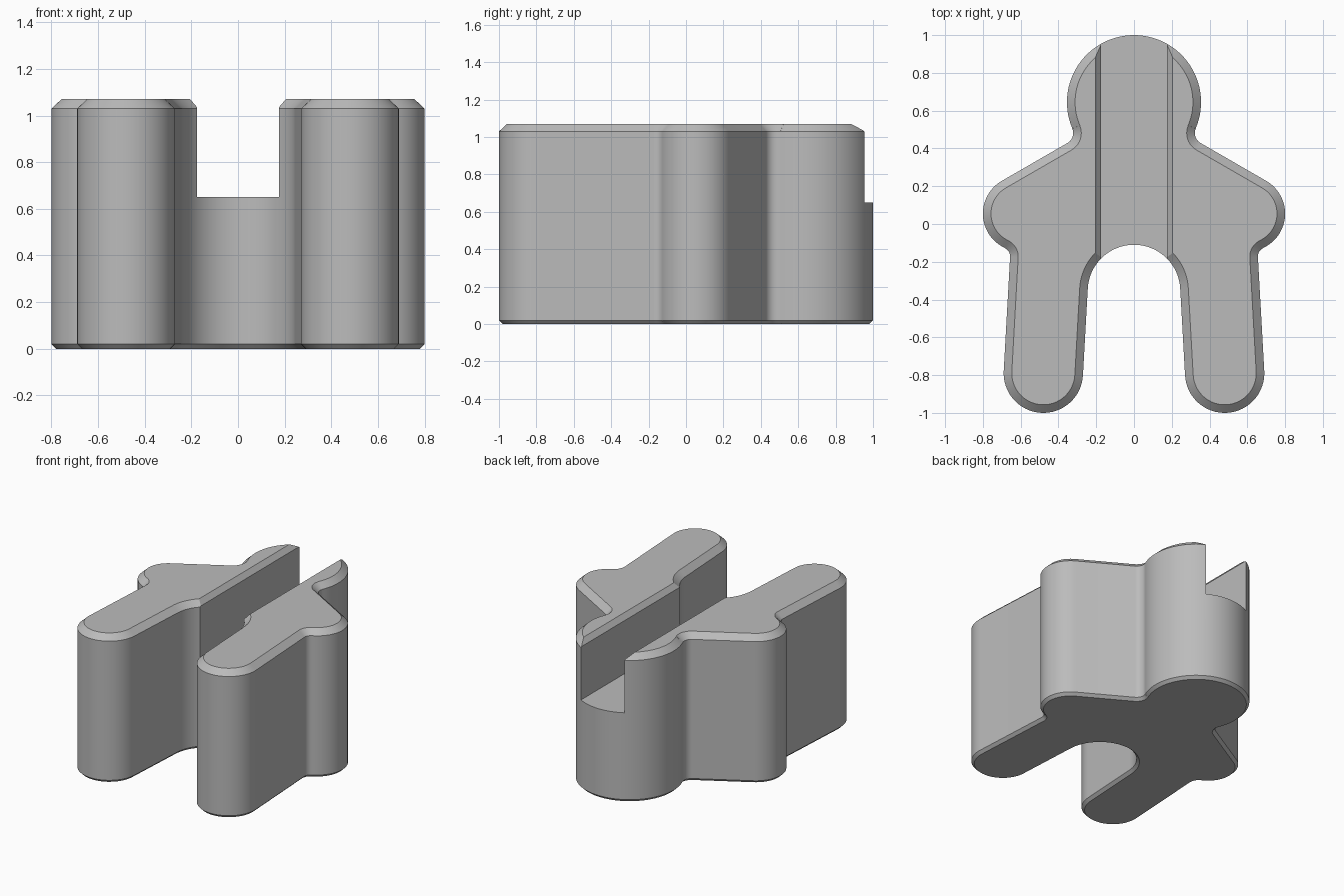
import bpy, bmesh
from math import cos, sin, radians

if "Cube" in bpy.data.objects:
    bpy.data.objects.remove(bpy.data.objects["Cube"])

HEIGHT = 1.07
grey = bpy.data.materials.new("plain grey")
grey.diffuse_color = (0.5, 0.5, 0.5, 1)
grey.use_nodes = True
grey.node_tree.nodes["Principled BSDF"].inputs["Base Color"].default_value = grey.diffuse_color


def arc(cx, cy, r, a0, a1, n):
    return [(cx + r * cos(radians(a0 + (a1 - a0) * i / n)),
             cy + r * sin(radians(a0 + (a1 - a0) * i / n))) for i in range(n + 1)]


def outline(d):
    """Figure outline moved inward by d: convex arcs shrink, hollow arcs grow."""
    half = arc(0, 0.645, 0.355 - d, 90, -23.2, 28)              # head
    half += arc(0.382, 0.481, 0.06 + d, 156.8, 240, 12)         # neck hollow
    half += arc(0.60, 0.055, 0.20 - d, 60, -65, 24)             # arm
    half += arc(0.706, -0.172, 0.05 + d, 115, 183.2, 10)        # armpit hollow
    half += arc(0.48, -0.79, 0.21 - d, 3.2, -176.7, 32)         # foot
    half += arc(0, -0.355, 0.245 + d, 3.3, 90, 20)              # arch between legs
    return half + [(-x, y) for x, y in half[-2:0:-1]]


def finish(name, bm):
    bmesh.ops.recalc_face_normals(bm, faces=bm.faces)
    mesh = bpy.data.meshes.new(name)
    bm.to_mesh(mesh)
    bm.free()
    mesh.materials.append(grey)
    obj = bpy.data.objects.new(name, mesh)
    bpy.context.collection.objects.link(obj)
    return obj


def loft(name, rings):
    """Join equal rings of points into a closed solid."""
    bm = bmesh.new()
    loops = [[bm.verts.new(p) for p in ring] for ring in rings]
    for a, b in zip(loops, loops[1:]):
        for i in range(len(a)):
            j = (i + 1) % len(a)
            bm.faces.new((a[i], a[j], b[j], b[i]))
    bm.faces.new(loops[0])
    bm.faces.new(loops[-1])
    return finish(name, bm)


# Figure-shaped body with chamfered bottom and top rims
levels = [(0.02, 0), (0, 0.02), (0, HEIGHT - 0.04), (0.043, HEIGHT)]
body = loft("figure_body", [[(x, y, z) for x, y in outline(d)] for d, z in levels])

# Lengthwise slot with chamfered lips
right = [(0.175, 0.65), (0.175, HEIGHT - 0.035), (0.205, HEIGHT), (0.205, 1.3)]
section = right + [(-x, z) for x, z in reversed(right)]
cutter = loft("slot_cutter", [[(x, y, z) for x, z in section] for y in (-1.3, 1.3)])
cutter.hide_render = True

cut = body.modifiers.new("slot", 'BOOLEAN')
cut.operation = 'DIFFERENCE'
cut.solver = 'EXACT'
cut.object = cutter
bpy.context.view_layer.objects.active = body
body.select_set(True)
bpy.ops.object.modifier_apply(modifier=cut.name)
bpy.data.objects.remove(cutter)
bpy.ops.object.shade_smooth_by_angle(angle=radians(30))
